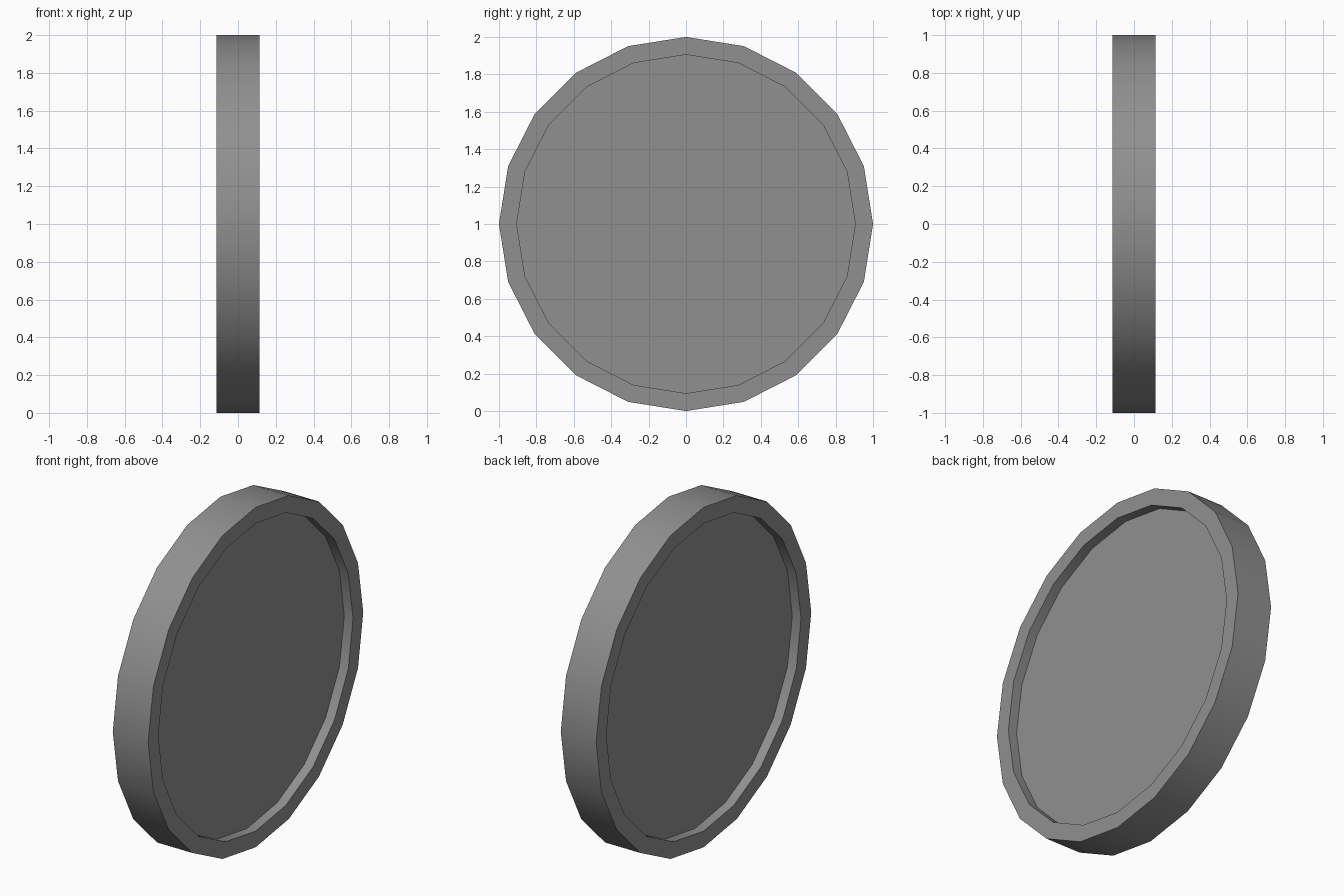
import bpy, bmesh, math
from mathutils import Matrix

if "Cube" in bpy.data.objects:
    bpy.data.objects.remove(bpy.data.objects["Cube"])

SIDES, RADIUS, INNER, HALF, DEPTH = 20, 1.0, 0.904, 0.115, 0.057

# Disc lying along x, with a corner pointing straight up
bm = bmesh.new()
turn = Matrix.Translation((0, 0, 1)) @ Matrix.Rotation(math.pi / 2, 4, 'Y')
bmesh.ops.create_cone(bm, cap_ends=True, segments=SIDES, radius1=RADIUS,
                      radius2=RADIUS, depth=2 * HALF, matrix=turn)
bm.normal_update()

# Shallow recess in both round faces, leaving a raised rim
caps = [f for f in bm.faces if len(f.verts) == SIDES]
rim_width = (RADIUS - INNER) * math.cos(math.pi / SIDES)
for cap in caps:
    side = math.copysign(1, cap.calc_center_median().x)
    bmesh.ops.inset_individual(bm, faces=[cap], thickness=rim_width)
    floor = bmesh.ops.extrude_discrete_faces(bm, faces=[cap])["faces"][0]
    bmesh.ops.translate(bm, verts=floor.verts, vec=(-side * DEPTH, 0, 0))
bmesh.ops.recalc_face_normals(bm, faces=bm.faces)

mesh = bpy.data.meshes.new("rimmed_disc")
bm.to_mesh(mesh)
bm.free()
disc = bpy.data.objects.new("rimmed_disc", mesh)
bpy.context.collection.objects.link(disc)

# Dark grey surface
dark_grey = bpy.data.materials.new("dark_grey")
dark_grey.diffuse_color = (0.28, 0.28, 0.28, 1)
dark_grey.use_nodes = True
dark_grey.node_tree.nodes["Principled BSDF"].inputs["Base Color"].default_value = dark_grey.diffuse_color
mesh.materials.append(dark_grey)

# Smooth round walls, sharp rims
bpy.context.view_layer.objects.active = disc
disc.select_set(True)
bpy.ops.object.shade_smooth_by_angle(angle=math.radians(30))
